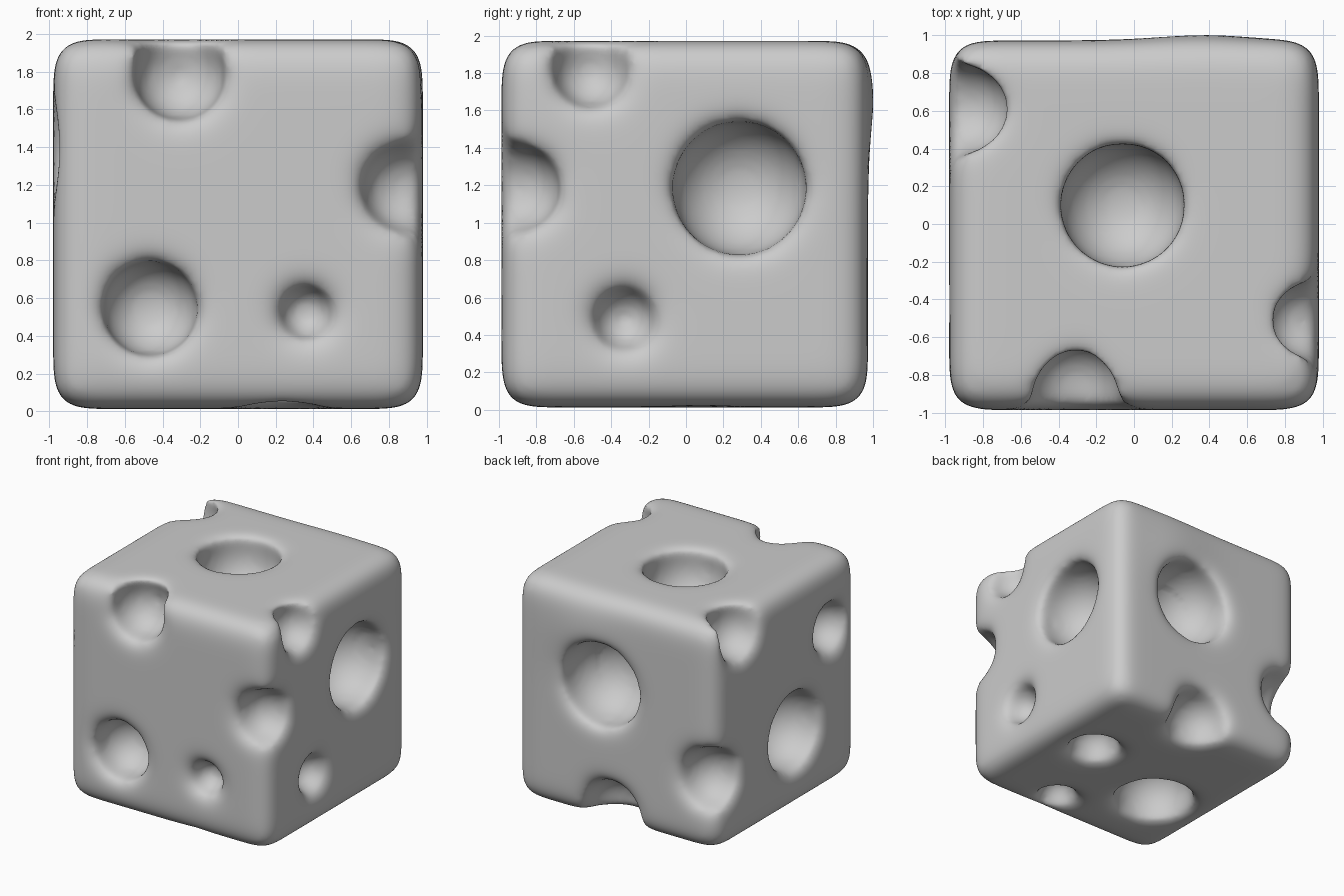
import bpy, bmesh, math
from mathutils import Matrix, Vector

if "Cube" in bpy.data.objects:
    bpy.data.objects.remove(bpy.data.objects["Cube"])

# Rounded block with spherical pits: (x, y, z, radius)
PITS = [
    # front face
    (-0.465, -0.86, 0.55, 0.25), (0.36, -0.91, 0.53, 0.14),
    # right face
    (0.84, 0.285, 1.19, 0.355), (0.92, -0.33, 0.49, 0.162),
    # top face
    (-0.06, 0.10, 1.83, 0.33),
    # back face
    (0.165, 0.84, 1.20, 0.36),
    # left face
    (-0.91, -0.625, 1.40, 0.205), (-0.87, -0.135, 0.68, 0.33),
    # underside
    (0.50, 0.08, 0.10, 0.205), (0.23, -0.72, 0.08, 0.155), (-0.42, -0.25, 0.13, 0.32),
    # pits breaking through block edges
    (-0.31, -0.87, 1.79, 0.24), (0.885, -0.90, 1.19, 0.225),
    (0.90, -0.51, 1.82, 0.197), (-0.89, 0.61, 1.82, 0.235),
    (-0.87, 0.90, 0.65, 0.255), (0.06, 0.89, 0.12, 0.26),
]


def add_object(name, bm):
    mesh = bpy.data.meshes.new(name)
    bm.to_mesh(mesh)
    bm.free()
    obj = bpy.data.objects.new(name, mesh)
    bpy.context.collection.objects.link(obj)
    return obj


# Block body
bm = bmesh.new()
bmesh.ops.create_cube(bm, size=1.96, matrix=Matrix.Translation((0, -0.007, 0.997)))
bmesh.ops.bevel(bm, geom=bm.edges[:], offset=0.15, segments=6,
                profile=0.5, affect='EDGES')
block = add_object("cheese_block", bm)

# All pits in one cutter
bm = bmesh.new()
for x, y, z, r in PITS:
    bmesh.ops.create_uvsphere(bm, u_segments=40, v_segments=24, radius=r + 0.012,
                              matrix=Matrix.Translation((x, y, z)))
cutter = add_object("pit_cutter", bm)
cutter.hide_render = True

# Carve, re-mesh evenly and soften the rims
cut = block.modifiers.new("carve", 'BOOLEAN')
cut.operation = 'DIFFERENCE'
cut.solver = 'EXACT'
cut.object = cutter
remesh = block.modifiers.new("remesh", 'REMESH')
remesh.mode = 'VOXEL'
remesh.voxel_size = 0.026
soft = block.modifiers.new("soften", 'SMOOTH')
soft.factor = 0.5
soft.iterations = 85

bpy.context.view_layer.objects.active = block
block.select_set(True)
for name in [m.name for m in block.modifiers]:
    bpy.ops.object.modifier_apply(modifier=name)
bpy.data.objects.remove(cutter, do_unlink=True)

# Slight swelling of the back face beside its large pit
for v in block.data.vertices:
    if v.co.y > 0.6:
        d2 = (v.co.x - 0.35) ** 2 + (v.co.z - 1.6) ** 2
        v.co.y += 0.03 * math.exp(-d2 / 0.12)

# Stand on the ground and shade smooth
low = min(v.co.z for v in block.data.vertices)
block.data.transform(Matrix.Translation(Vector((0, 0, -low + 0.012))))
block.data.shade_smooth()
